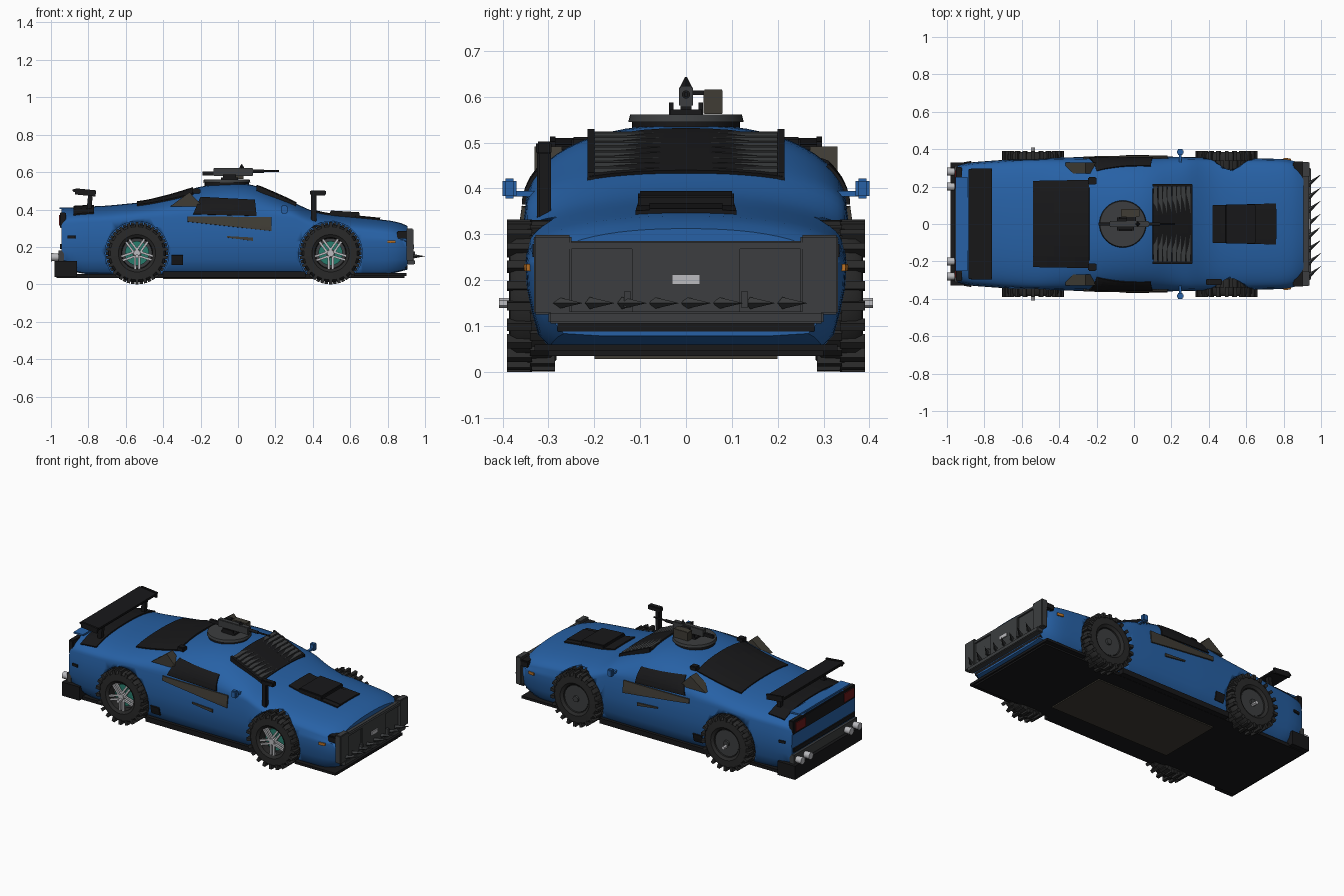
import bpy, bmesh, math
from mathutils import Vector, Matrix
from mathutils.bvhtree import BVHTree

if "Cube" in bpy.data.objects:
    bpy.data.objects.remove(bpy.data.objects["Cube"])

def mat(name, *c):
    m = bpy.data.materials.new(name)
    m.diffuse_color = (*c, 1)
    m.use_nodes = True
    m.node_tree.nodes["Principled BSDF"].inputs["Base Color"].default_value = m.diffuse_color
    return m
BLUE = mat("blue_paint", .02, .12, .38)
BLACK = mat("black", .009, .009, .010)
RUBBER = mat("rubber", .022, .022, .022)
STEEL = mat("dark_steel", .045, .048, .05)
TAUPE = mat("bare_plate", .05, .045, .035)
SILVER = mat("silver", .5, .5, .52)
RED = mat("red_lens", .15, .01, .01)
GREEN = mat("green_disc", .02, .2, .15)
AMBER = mat("amber_lens", .5, .17, .02)

def make(name, bm, m, smooth=False):
    bmesh.ops.recalc_face_normals(bm, faces=bm.faces)
    me = bpy.data.meshes.new(name)
    bm.to_mesh(me)
    bm.free()
    o = bpy.data.objects.new(name, me)
    bpy.context.collection.objects.link(o)
    me.materials.append(m)
    if smooth:
        bpy.ops.object.select_all(action='DESELECT')
        o.select_set(True)
        bpy.context.view_layer.objects.active = o
        bpy.ops.object.shade_smooth_by_angle(angle=math.radians(35))
    return o

def add_box(bm, x, y, z, M=Matrix()):
    c = Vector(((x[0]+x[1])/2, (y[0]+y[1])/2, (z[0]+z[1])/2))
    bmesh.ops.create_cube(bm, size=1, matrix=M @ Matrix.Translation(c) @
                          Matrix.Diagonal((abs(x[1]-x[0]), abs(y[1]-y[0]), abs(z[1]-z[0]), 1)))

def box(name, x, y, z, m, tilt=0, bevel=0, both=False):
    for s in ((-1, 1) if both else (1,)):
        bm = bmesh.new()
        c = Vector((sum(x)/2, s*sum(y)/2, sum(z)/2))
        R = Matrix.Translation(c) @ Matrix.Rotation(tilt, 4, 'Y') @ Matrix.Translation(-c)
        add_box(bm, x, (s*y[0], s*y[1]), z, R)
        if bevel:
            bmesh.ops.bevel(bm, geom=bm.edges[:], offset=bevel, segments=2, affect='EDGES')
        make(name, bm, m)

def rod(name, a, b, r0, r1, m, n=16):
    a, b = Vector(a), Vector(b)
    bm = bmesh.new()
    M = Matrix.Translation((a+b)/2) @ (b-a).to_track_quat('Z', 'Y').to_matrix().to_4x4()
    bmesh.ops.create_cone(bm, cap_ends=True, segments=n, radius1=r0, radius2=r1, depth=(b-a).length, matrix=M)
    return make(name, bm, m, n > 6)

def side_plate(name, pts, y0, y1, m):
    # polygon in x-z, extruded across y, on both sides
    for s in (-1, 1):
        bm = bmesh.new()
        f = bm.faces.new([bm.verts.new((x, s*y0, z)) for x, z in pts])
        g = bmesh.ops.extrude_face_region(bm, geom=[f])
        for v in g['geom']:
            if isinstance(v, bmesh.types.BMVert):
                v.co.y = s*y1
        make(name, bm, m)

# ---- body shell: superellipse cabin/deck over rounded flanks, lofted along x
TOP = [(-.95, .40), (-.9, .412), (-.7, .42), (-.5, .44), (-.35, .477), (-.2, .525), (-.05, .542), (.08, .535),
       (.25, .462), (.4, .388), (.5, .37), (.75, .348), (.86, .335), (.91, .31)]
WID = [(-.95, .31), (-.9, .328), (-.6, .35), (-.2, .36), (.2, .36), (.5, .353), (.8, .348), (.87, .338), (.91, .31)]
BOT = [(-.95, .10), (-.85, .055), (.8, .05), (.91, .08)]

def lerp(t, x):
    for (a, u), (b, v) in zip(t, t[1:]):
        if x <= b:
            return u + (v-u)*max(0, (x-a)/(b-a))
    return t[-1][1]

def soft(t, x, r=.05):
    r = min(r, x+.95, .91-x)
    return sum(lerp(t, x + r*k/4) for k in range(-4, 5))/9

def section(x):
    zt, w, zb = soft(TOP, x), soft(WID, x), soft(BOT, x)
    zs = min(.355, zt-.085)
    half = [(0, zb), (.6*w, zb), (.85*w, zb+.005), (.92*w, zb+.03), (.96*w, .13), (.99*w, .18), (w, .23)]
    half += [(.995*w, .23+(zs-.23)*.6)]
    for i in range(15):
        a = i/14*math.pi/2
        half.append((.975*w*max(0, math.cos(a))**.88, zs+(zt-zs)*math.sin(a)**.92))
    return half + [(-y, z) for y, z in half[-2:0:-1]]

bm = bmesh.new()
rings = []
for i in range(63):
    x = -.945 + 1.85*i/62
    rings.append([bm.verts.new((x, y, z)) for y, z in section(x)])
for a, b in zip(rings, rings[1:]):
    for j in range(len(a)):
        k = (j+1) % len(a)
        bm.faces.new((a[j], a[k], b[k], b[j]))
bm.faces.new(rings[0])
bm.faces.new(rings[-1])
bm.normal_update()
tree = BVHTree.FromBMesh(bm)
body = make("body_shell", bm, BLUE, True)

def drape(name, corners, d, m, off=.004, n=8):
    # four-cornered patch projected onto the body along d
    d = Vector(d)
    a, b, c, e = map(Vector, corners)
    bm = bmesh.new()
    g = []
    for i in range(n+1):
        for j in range(n+1):
            p = a.lerp(b, i/n).lerp(e.lerp(c, i/n), j/n)
            h = tree.ray_cast(p - d, d)[0] or p
            g.append(bm.verts.new(h - d*off))
    for i in range(n):
        for j in range(n):
            k = i*(n+1)+j
            bm.faces.new((g[k], g[k+1], g[k+n+2], g[k+n+1]))
    o = make(name, bm, m)
    s = o.modifiers.new("thick", 'SOLIDIFY')
    s.thickness, s.offset = .008, 0

DOWN = (0, 0, -1)
def top_patch(name, x0, x1, w0, w1, m):
    drape(name, [(x0, -w0, .5), (x1, -w1, .5), (x1, w1, .5), (x0, w0, .5)], DOWN, m)

def flank_patch(name, pts, m):
    for s in (-1, 1):
        drape(name, [(x, s*.2, z) for x, z in pts], (0, -s, 0), m)

# ---- glazing and flank armour
top_patch("rear_window_cover", -.54, -.24, .23, .235, BLACK)
top_patch("windscreen", .10, .31, .19, .21, BLACK)
top_patch("tail_deck_panel", -.88, -.77, .29, .29, BLACK)
top_patch("hood_vent_base", .42, .76, .10, .11, BLACK)
flank_patch("side_window", [(-.24, .375), (.10, .365), (.09, .45), (-.20, .465)], BLACK)
flank_patch("door_armour", [(-.27, .335), (.18, .285), (.18, .36), (-.27, .362)], TAUPE)
flank_patch("door_scrape_plate", [(-.06, .25), (.08, .232), (.08, .25), (-.06, .258)], TAUPE)
flank_patch("side_vent", [(-.355, .105), (-.295, .105), (-.295, .155), (-.355, .155)], BLACK)
flank_patch("front_marker", [(.80, .22), (.84, .22), (.84, .235), (.80, .235)], AMBER)
flank_patch("rear_marker", [(-.91, .245), (-.87, .245), (-.87, .26), (-.91, .26)], BLACK)
side_plate("shoulder_intake", [(-.365, .415), (-.205, .415), (-.20, .43), (-.26, .492)], .27, .33, TAUPE)

# ---- windscreen louvres with side rails
for i in range(8):
    x = .115 + .025*i
    z = tree.ray_cast(Vector((x, 0, 1)), Vector(DOWN))[0].z
    box("windscreen_louvre", (x-.011, x+.011), (-.2, .2), (z-.006, z+.004), STEEL, .15)
side_plate("louvre_rail", [(.10, .50), (.31, .41), (.31, .435), (.10, .53)], .2, .215, BLACK)

# ---- hood scoop, snorkel, mirrors, filler caps
box("hood_scoop", (.49, .65), (-.105, .105), (.35, .39), BLACK, .06, .005)
box("hood_scoop_tail", (.64, .76), (-.08, .08), (.34, .362), BLACK, .1)
box("snorkel_pipe", (.39, .42), (-.325, -.295), (.3, .5), BLACK, 0, .004)
box("snorkel_head", (.385, .47), (-.327, -.293), (.475, .502), BLACK, 0, .004)
box("mirror_arm", (.24, .255), (.31, .38), (.383, .395), BLUE, both=True)
box("mirror", (.23, .265), (.37, .40), (.378, .422), BLUE, 0, .006, True)
box("roof_cap", (-.245, -.2), (.21, .25), (.485, .512), BLACK, 0, .005, True)

# ---- rear wing
box("wing_blade", (-.885, -.76), (-.295, .295), (.488, .503), BLACK, .12, .004)
box("wing_end_plate", (-.87, -.76), (.285, .297), (.475, .508), BLACK, .1, 0, True)
box("wing_strut", (-.805, -.78), (.2, .225), (.39, .495), BLACK, .1, 0, True)
box("tail_lip", (-.955, -.89), (-.25, .25), (.402, .412), BLUE)

# ---- tail
box("tail_fascia", (-.952, -.92), (-.305, .305), (.30, .385), BLACK, 0, .004)
box("tail_light", (-.957, -.94), (.19, .285), (.315, .37), RED, both=True)
box("tail_trim", (-.953, -.93), (-.30, .30), (.19, .215), BLACK)
box("rear_bumper", (-.98, -.86), (-.33, .33), (.04, .125), BLACK)
box("rear_step", (-.96, -.93), (-.31, .31), (.125, .18), STEEL)
for y in (-.28, -.2, .2, .28):
    rod("exhaust_tip", (-.94, y, .145), (-1, y, .145), .018, .022, SILVER)

# ---- underbody and skirts
box("floor_pan", (-.97, .89), (-.30, .30), (.035, .055), BLACK)
box("floor_shield", (-.40, .42), (-.2, .2), (.028, .036), TAUPE)
box("side_skirt", (-.40, .36), (.28, .335), (.036, .068), BLACK, both=True)
box("front_splitter", (.62, .90), (-.33, .33), (.045, .06), BLACK)
box("front_air_bar", (.80, .905), (-.28, .28), (.088, .105), BLACK)
box("headlight", (.85, .91), (.24, .335), (.245, .285), BLACK, 0, .006, True)

# ---- ram plate with ribs and spikes
box("ram_plate", (.90, .925), (-.325, .325), (.13, .285), STEEL)
box("ram_side_panel", (.90, .938), (.25, .332), (.125, .298), STEEL, 0, .004, True)
box("ram_centre_panel", (.91, .935), (-.118, .118), (.125, .28), STEEL, 0, .003)
box("ram_lower_bar", (.905, .945), (-.30, .30), (.105, .132), STEEL, 0, .004)
box("ram_upper_bar", (.905, .935), (-.26, .26), (.268, .282), STEEL)
box("ram_hook", (.93, .947), (.12, .135), (.14, .175), STEEL, both=True)
box("ram_mount", (.85, .91), (.15, .19), (.15, .23), BLACK, both=True)
box("front_plate", (.935, .942), (-.03, .03), (.19, .212), SILVER)
for i in range(8):
    y = -.28 + .07*i
    rod("ram_spike", (.93, y, .15), (1, y+.055, .15), .013, 0, STEEL, 4)

# ---- roof turret and gun
rod("turret_base", (-.06, 0, .51), (-.06, 0, .549), .118, .118, BLACK, 40)
rod("turret_ring", (-.06, 0, .545), (-.06, 0, .561), .126, .122, STEEL, 40)
box("gun_cradle", (-.09, 0), (-.035, .035), (.56, .572), BLACK)
box("gun_fork", (-.08, -.01), (.027, .037), (.56, .587), BLACK, both=True)
box("gun_post", (-.07, -.03), (-.012, .012), (.56, .585), BLACK)
box("gun_receiver", (-.13, .08), (-.015, .015), (.578, .623), STEEL, 0, .003)
box("gun_stock", (-.19, -.12), (-.008, .008), (.582, .602), BLACK)
box("ammo_box", (-.07, .03), (.038, .08), (.562, .616), TAUPE, 0, .002)
box("ammo_feed", (-.04, .01), (.01, .045), (.604, .614), BLACK)
rod("gun_jacket", (.07, 0, .605), (.14, 0, .605), .009, .009, BLACK)
rod("gun_barrel", (.13, 0, .605), (.22, 0, .605), .005, .005, BLACK)
rod("gun_sight", (.02, 0, .62), (.02, 0, .643), .014, .002, BLACK, 4)

# ---- wheels: lathed tyre, tread lugs, rims (spoked on one side, discs on the other)
PROFILE = [(.085, .28), (.14, .283), (.153, .295), (.155, .335), (.153, .37), (.142, .384), (.10, .386), (.084, .375), (.08, .33)]
for cx in (-.54, .495):
    for s in (-1, 1):
        C = Matrix.Translation((cx, 0, .166))
        bm = bmesh.new()
        vs = [bm.verts.new((r, s*y, 0)) for r, y in PROFILE]
        es = [bm.edges.new(p) for p in zip(vs, vs[1:])]
        bmesh.ops.spin(bm, geom=vs+es, cent=(0, 0, 0), axis=(0, 1, 0), angle=2*math.pi, steps=48)
        bmesh.ops.remove_doubles(bm, verts=bm.verts, dist=1e-4)
        bm.transform(C)
        make("tyre", bm, RUBBER, True)
        bm = bmesh.new()
        for i in range(44):
            M = C @ Matrix.Rotation(i*math.pi/22, 4, 'Y')
            y = (.336, .39) if i % 2 else (.286, .34)
            add_box(bm, (.138, .166), (s*y[0], s*y[1]), (-.009, .009), M)
        make("tread_lugs", bm, RUBBER)
        c = lambda y: (cx, s*y, .166)
        if s < 0:
            rod("brake_disc", c(.33), c(.345), .065, .065, GREEN, 32)
            bm = bmesh.new()
            for i in range(5):
                M = C @ Matrix.Rotation(i*math.tau/5 + .3, 4, 'Y')
                for k in (-.011, .011):
                    add_box(bm, (.01, .084), (-.362, -.375), (k-.006, k+.006), M)
            make("rim_spokes", bm, SILVER)
            rod("rim_back", c(.29), c(.33), .084, .084, STEEL, 32)
        else:
            rod("rim_disc", c(.29), c(.37), .084, .08, STEEL, 32)
        rod("hub", c(.35), c(.38), .022, .018, SILVER if s < 0 else STEEL)
        if cx < 0:
            rod("hub_bolt", (cx, s*.37, .15), (cx, s*.408, .15), .011, .011, SILVER, 6)
        # wheel well cutter
        cut = rod("wheel_well_cutter", c(.26), c(.5), .17, .17, BLACK, 48)
        cut.hide_render = True
        cut.display_type = 'WIRE'
        b = body.modifiers.new("well", 'BOOLEAN')
        b.operation, b.object, b.solver = 'DIFFERENCE', cut, 'EXACT'
